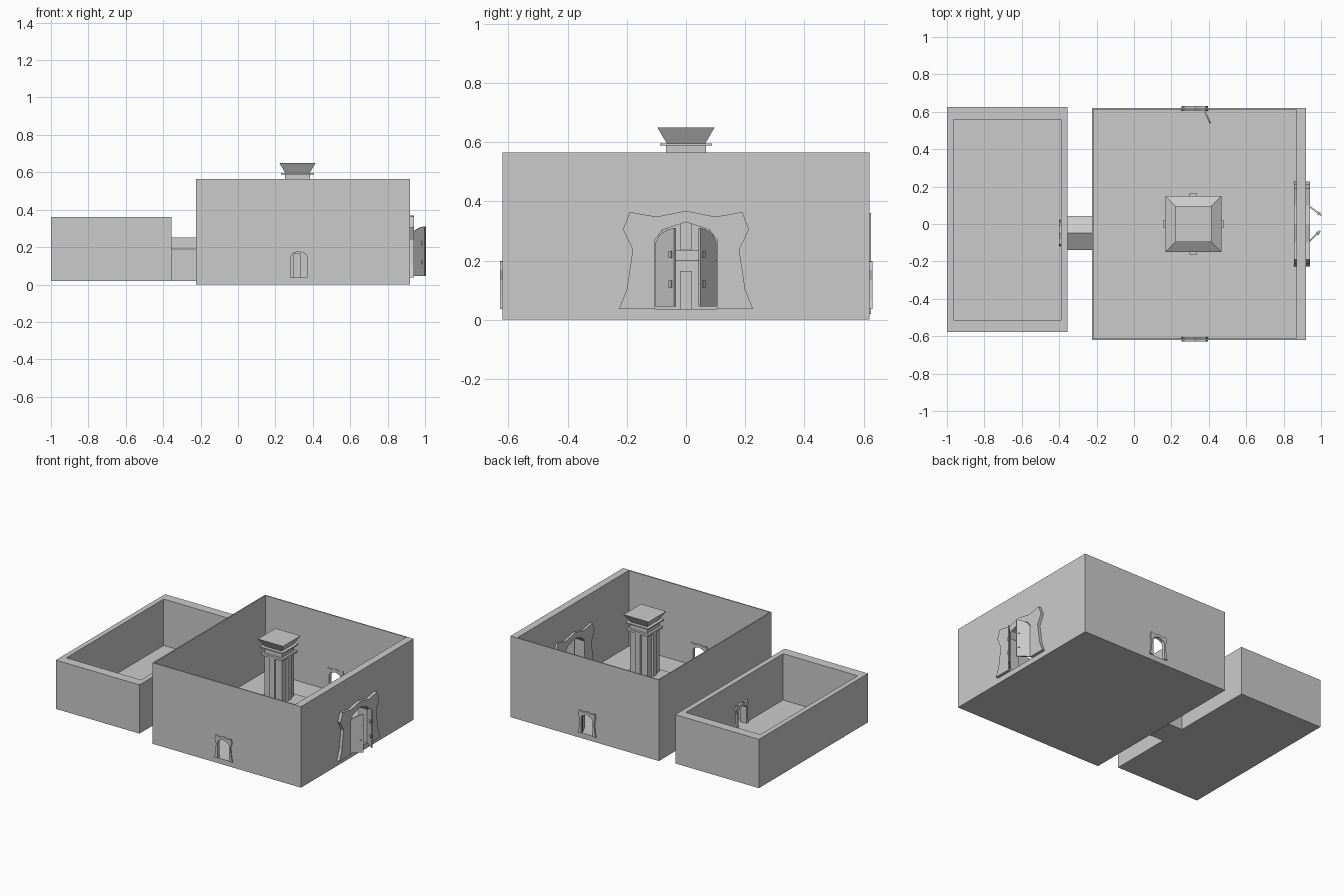
import bpy, bmesh, math
from mathutils import Matrix

if "Cube" in bpy.data.objects:
    bpy.data.objects.remove(bpy.data.objects["Cube"])


def finish(name, bm):
    bmesh.ops.recalc_face_normals(bm, faces=bm.faces)
    me = bpy.data.meshes.new(name)
    bm.to_mesh(me)
    bm.free()
    ob = bpy.data.objects.new(name, me)
    bpy.context.collection.objects.link(ob)
    return ob


def box(name, x0, x1, y0, y1, z0, z1):
    bm = bmesh.new()
    bmesh.ops.create_cube(bm, size=1)
    for v in bm.verts:
        v.co = ((x0 + x1) / 2 + v.co.x * (x1 - x0),
                (y0 + y1) / 2 + v.co.y * (y1 - y0),
                (z0 + z1) / 2 + v.co.z * (z1 - z0))
    return finish(name, bm)


def prism(name, profile, axis, lo, hi, centre=0.0):
    """Extrude an upright (side, z) profile along x or y."""
    bm = bmesh.new()
    rings = []
    for d in (lo, hi):
        rings.append([bm.verts.new((d, centre + a, z) if axis == 'x' else (centre + a, d, z))
                      for a, z in profile])
    n = len(profile)
    bm.faces.new(rings[0])
    bm.faces.new(rings[1][::-1])
    for i in range(n):
        j = (i + 1) % n
        bm.faces.new((rings[0][i], rings[0][j], rings[1][j], rings[1][i]))
    return finish(name, bm)


def square_stack(name, cx, cy, levels):
    """Square section lofted through (half_width, z) levels."""
    bm = bmesh.new()
    rings = [[bm.verts.new((cx + sx * h, cy + sy * h, z))
              for sx, sy in ((-1, -1), (1, -1), (1, 1), (-1, 1))] for h, z in levels]
    for a, b in zip(rings, rings[1:]):
        for i in range(4):
            j = (i + 1) % 4
            bm.faces.new((a[i], a[j], b[j], b[i]))
    bm.faces.new(rings[0][::-1])
    bm.faces.new(rings[-1])
    return finish(name, bm)


def cut(target, cutter):
    mod = target.modifiers.new("cut", 'BOOLEAN')
    mod.operation, mod.solver, mod.object = 'DIFFERENCE', 'EXACT', cutter
    bpy.context.view_layer.objects.active = target
    bpy.ops.object.modifier_apply(modifier="cut")
    bpy.data.objects.remove(cutter)


def mirrored(half):
    """Mirror a left half profile whose last point lies on the centre line."""
    return half + [(-a, z) for a, z in half[-2::-1]]


# Doorway profiles
BASE = 0.037
OUTER = [(-.226, 0), (-.2, .065), (-.18, .2), (-.213, .268), (-.19, .327), (-.1, .311), (0, .331)]
INNER = [(-.105, 0), (-.105, .233), (-.08, .266), (0, .293)]


def scaled(half, sa, sz):
    return mirrored([(a * sa, BASE + z * sz) for a, z in half])


big_outer, big_arch = scaled(OUTER, 1, 1), scaled(INNER, 1, 1)
small_outer, small_arch = scaled(OUTER, .31, .49), scaled(INNER, .43, .48)


def frame(name, outer, inner, axis, lo, hi, centre):
    return prism(name, outer + inner[::-1], axis, lo, hi, centre)


def leaf(name, profile, hinge, angle):
    ob = prism(name, profile, 'y', -.004, .004)
    ob.data.transform(Matrix.Translation((*hinge, 0)) @ Matrix.Rotation(math.radians(angle), 4, 'Z'))
    return ob


PX, LINK_Y = 0.318, -0.048

# Main hall shell with its four doorways
hall = box("hall_walls", -.225, .92, -.62, .62, 0, .565)
cut(hall, box("cutter", -.217, .87, -.612, .612, BASE, .7))
cut(hall, prism("cutter", big_arch, 'x', .8, 1, 0))
for y in (-.62, .62):
    cut(hall, prism("cutter", small_arch, 'y', y - .04, y + .04, .325))
cut(hall, prism("cutter", small_arch, 'x', -.26, -.19, LINK_Y))

# Side room shell
room = box("side_room_walls", -1, -.355, -.578, .625, .02, .36)
cut(room, box("cutter", -.965, -.39, -.512, .56, BASE, .5))
cut(room, prism("cutter", small_arch, 'x', -.42, -.33, LINK_Y))

# Linking passage with pitched roof
passage = prism("passage", [(-.092, .02), (-.092, .19), (0, .25), (.092, .19), (.092, .02)],
                'x', -.356, -.222, LINK_Y)
cut(passage, prism("cutter", [(-.08, BASE), (-.08, .183), (0, .235), (.08, .183), (.08, BASE)],
                   'x', -.4, -.2, LINK_Y))

# Door surrounds
frame("main_door_frame", big_outer, big_arch, 'x', .855, .94, 0)
frame("front_door_frame", small_outer, small_arch, 'y', -.628, -.605, .325)
frame("back_door_frame", small_outer, small_arch, 'y', .605, .63, .325)
frame("side_room_door_frame", small_outer, small_arch, 'x', -.402, -.352, LINK_Y)

# Door leaves
half_leaf = [(0, .045), (.09, .045), (.09, .31), (.06, .305), (.02, .288), (0, .262)]
for side, hinge, ang in (("left", (.93, -.1), 44), ("right", (.93, .1), -37)):
    leaf("main_door_leaf_" + side, half_leaf, hinge, ang)
    for z in (.12, .22):
        grip = [(.066, z - .012), (.08, z - .012), (.08, z + .012), (.066, z + .012)]
        ob = prism("door_handle_" + side, grip, 'y', -.008, .008)
        ob.data.transform(Matrix.Translation((*hinge, 0)) @ Matrix.Rotation(math.radians(ang), 4, 'Z'))
leaf("back_door_leaf", [(a + .045, z) for a, z in small_arch], (.37, .62), -65)

# Central pillar: pedestal, shaft, collar and flared cap
square_stack("pillar_pedestal", PX, 0, [(.15, BASE - .005), (.15, .2), (.095, .235)])
square_stack("pillar_shaft", PX, 0, [(.067, .23), (.067, .592)])
square_stack("pillar_lower_collar", PX, 0, [(.083, .535), (.083, .55)])
square_stack("pillar_upper_collar", PX, 0, [(.088, .588), (.088, .596)])
square_stack("pillar_cap", PX, 0, [(.064, .594), (.097, .65)])

# Ribs and buttresses on all four pillar faces
for name, w, r, z0, z1 in (("pillar_rib", .02, .08, .23, .54),
                           ("pedestal_buttress", .02, .163, BASE - .005, .165)):
    box(name + "_x", PX - r, PX + r, -w, w, z0, z1)
    box(name + "_y", PX - w, PX + w, -r, r, z0, z1)
